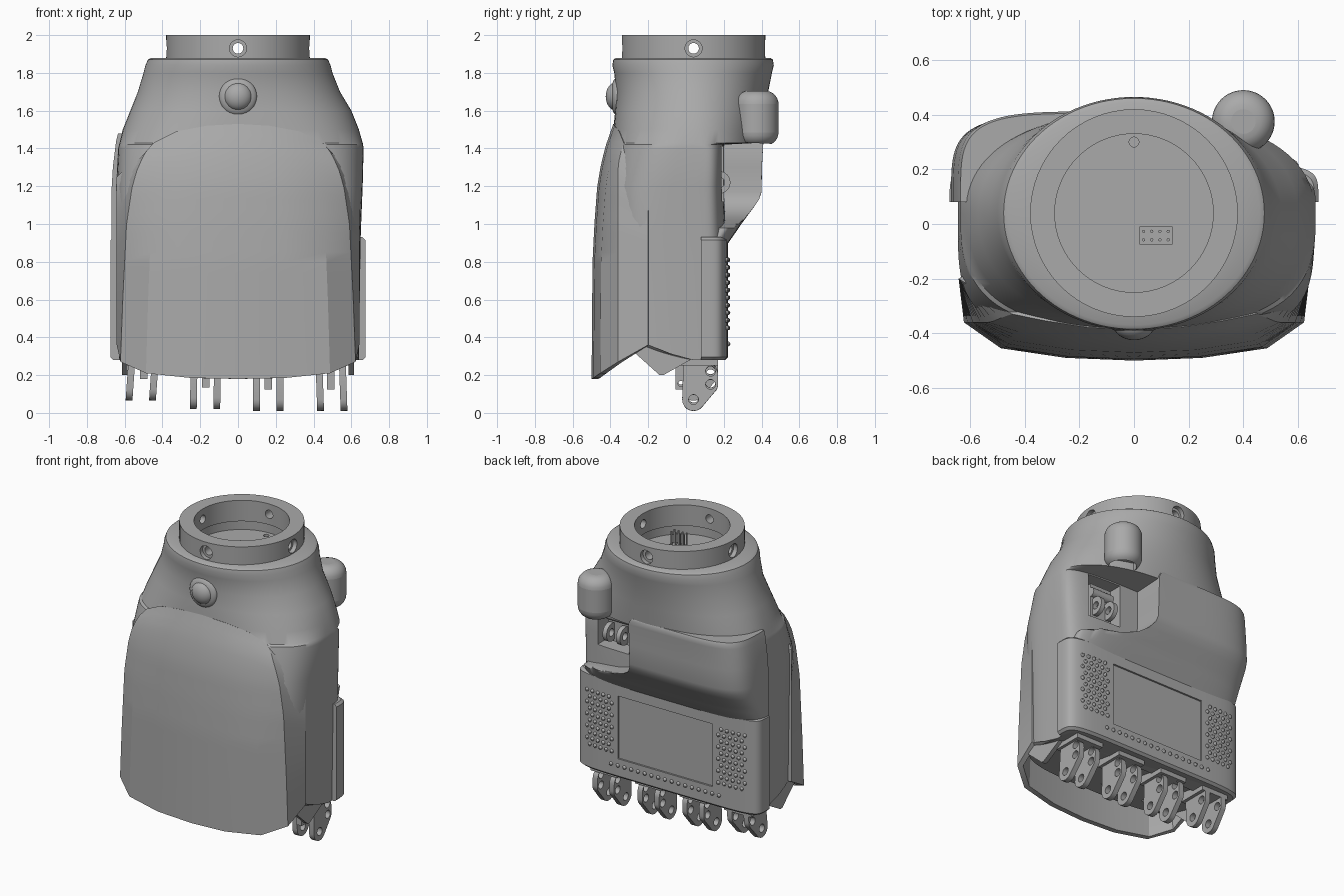
import bpy, bmesh, math
from mathutils import Vector, Matrix

cube = bpy.data.objects.get("Cube")
if cube:
    bpy.data.objects.remove(cube, do_unlink=True)

grey = bpy.data.materials.new("plain_grey")
grey.use_nodes = True
COLOUR = (0.4, 0.4, 0.4, 1)
grey.diffuse_color = COLOUR
grey.node_tree.nodes["Principled BSDF"].inputs["Base Color"].default_value = COLOUR
CY = 0.04  # shared y centre of the wrist


def finish(name, bm, angle=35):
    mesh = bpy.data.meshes.new(name)
    bm.to_mesh(mesh)
    bm.free()
    ob = bpy.data.objects.new(name, mesh)
    bpy.context.collection.objects.link(ob)
    mesh.materials.append(grey)
    smooth(ob, angle)
    return ob


def smooth(ob, angle=35):
    bpy.ops.object.select_all(action="DESELECT")
    ob.select_set(True)
    bpy.context.view_layer.objects.active = ob
    bpy.ops.object.shade_smooth_by_angle(angle=math.radians(angle))


def apply(ob, mod):
    bpy.context.view_layer.objects.active = ob
    bpy.ops.object.modifier_apply(modifier=mod.name)


def cut(ob, cutters):
    for cutter in cutters:
        mod = ob.modifiers.new("cut", "BOOLEAN")
        mod.operation, mod.solver, mod.object = "DIFFERENCE", "EXACT", cutter
        apply(ob, mod)
        bpy.data.objects.remove(cutter, do_unlink=True)
    smooth(ob)


def bevel(ob, width, segments=3):
    mod = ob.modifiers.new("bevel", "BEVEL")
    mod.width, mod.segments, mod.limit_method = width, segments, "ANGLE"
    apply(ob, mod)
    smooth(ob)


def box(name, x, y, z):
    bm = bmesh.new()
    bmesh.ops.create_cube(bm, size=1)
    for v in bm.verts:
        v.co = [lo + (c + 0.5) * (hi - lo) for c, (lo, hi) in zip(v.co, (x, y, z))]
    return finish(name, bm)


def cylinder(name, centre, r, depth, axis="Z", sides=32):
    bm = bmesh.new()
    bmesh.ops.create_cone(bm, cap_ends=True, segments=sides, radius1=r, radius2=r, depth=depth)
    turn = Matrix.Identity(4) if axis == "Z" else Matrix.Rotation(math.pi / 2, 4, "Y" if axis == "X" else "X")
    bm.transform(Matrix.Translation(centre) @ turn)
    return finish(name, bm)


def dome(name, centre, size):
    bm = bmesh.new()
    bmesh.ops.create_uvsphere(bm, u_segments=32, v_segments=16, radius=1)
    bm.transform(Matrix.Translation(centre) @ Matrix.Diagonal((*size, 1)))
    return finish(name, bm)


def section(z, xl, xr, yf, yb, n, nf, count=96):
    ring = []
    for i in range(count):
        t = 2 * math.pi * i / count
        c, s = math.cos(t), math.sin(t)
        e = 2 / (n if s >= 0 else nf)
        x = (xr if c >= 0 else xl) * abs(c) ** e
        y = CY + ((yb - CY) if s >= 0 else (yf - CY)) * abs(s) ** e
        ring.append(Vector((x, y, z)))
    return ring


def loft(name, rings):
    bm = bmesh.new()
    rows = [[bm.verts.new(p) for p in ring] for ring in rings]
    n = len(rows[0])
    for a, b in zip(rows, rows[1:]):
        for i in range(n):
            j = (i + 1) % n
            bm.faces.new((a[i], a[j], b[j], b[i]))
    bm.faces.new(rows[0][::-1])
    bm.faces.new(rows[-1])
    bmesh.ops.remove_doubles(bm, verts=bm.verts, dist=1e-5)
    bmesh.ops.recalc_face_normals(bm, faces=bm.faces)
    return finish(name, bm)


def lerp(keys, z):
    for (z0, v0), (z1, v1) in zip(keys, keys[1:]):
        if z <= z1:
            return v0 + (v1 - v0) * max(0, (z - z0) / (z1 - z0))
    return keys[-1][1]


# Palm body: z, right edge, left edge, front, back, back squareness, front squareness
BODY = [(.30, -.63, .64, -.42, .2, 5, 4), (.95, -.64, .65, -.42, .21, 5, 4),
        (1.2, -.645, .66, -.41, .2, 5, 4), (1.4, -.635, .665, -.39, .2, 5, 3),
        (1.42, -.63, .662, -.385, .2, 4, 3), (1.43, -.627, .66, -.385, .4, 2.3, 2.7),
        (1.5, -.61, .64, -.385, .41, 2.2, 2.4), (1.6, -.57, .6, -.375, .42, 2.1, 2.2),
        (1.7, -.53, .54, -.37, .435, 2, 2), (1.8, -.5, .5, -.38, .455, 2, 2),
        (1.84, -.49, .49, -.39, .465, 2, 2), (1.87, -.477, .477, -.385, .46, 2, 2),
        (1.88, -.46, .46, -.37, .445, 2, 2)]
WELL = [(z, -.3, .3, CY - .3, CY + .3, 2, 2) for z in (1.88, 1.8)]
rings = [section(*k) for k in BODY + WELL]
for p in rings[0]:
    p.z = .28 + .08 * min(1, max(0, -p.y / .2))
body = loft("palm_body", rings)
cut(body, [box("thumb_cavity", (.28, .52), (.06, .5), (1.12, 1.41)),
           cylinder("screw_hole", (0, .3, 1.8), .018, .08)])

# Wrist collar with four countersunk side holes
collar = cylinder("wrist_collar", (0, CY, 1.93), .38, .14, sides=64)
tools = [cylinder("bore", (0, CY, 1.93), .29, .4, sides=64),
         cylinder("side_hole", (0, CY, 1.93), .028, 1, "X"),
         cylinder("side_hole", (0, CY, 1.93), .028, 1, "Y")]
for s in (-1, 1):
    tools.append(cylinder("sink", (s * .38, CY, 1.93), .045, .06, "X"))
    tools.append(cylinder("sink", (0, CY + s * .38, 1.93), .045, .06, "Y"))
cut(collar, tools)

# Electrical connector in the wrist well
box("connector_base", (.02, .14), (-.075, -.01), (1.79, 1.81))
for i in range(4):
    for y in (-.058, -.027):
        cylinder("connector_pin", (.035 + i * .03, y, 1.85), .006, .1, sides=8)

# Front button
dome("button_rim", (0, -.365, 1.675), (.1, .035, .1))
dome("button_dome", (0, -.37, 1.675), (.075, .055, .075))

# Front shell: curved sheet with creased corners, thickened inward
FRONT = [(.18, -.5), (.8, -.495), (1, -.485), (1.2, -.47), (1.3, -.453), (1.4, -.43), (1.53, -.385)]
CREASE = [(.2, .625), (.6, .61), (1, .59), (1.2, .56), (1.3, .53), (1.38, .49), (1.46, .42)]
bm = bmesh.new()
grid = []
for row in range(25):
    line = []
    for u in range(-4, 5):
        k = abs(u)
        low = (.18, .185, .21, .27, .36)[k]
        top = (1.53, 1.52, 1.49, 1.43, 1.25)[k]
        z = low + (top - low) * row / 24
        yf, cx = lerp(FRONT, z), lerp(CREASE, z)
        x = (0, cx * .4, cx * .78, cx, .642)[k]
        y = (yf, yf + .01, yf + .045, max(-.36, yf + .09), -.2)[k]
        line.append(bm.verts.new((math.copysign(x, u), y, z)))
    grid.append(line)
for a, b in zip(grid, grid[1:]):
    for i in range(8):
        bm.faces.new((a[i], a[i + 1], b[i + 1], b[i]))
shell = finish("front_shell", bm, 25)
mod = shell.modifiers.new("thickness", "SOLIDIFY")
mod.thickness, mod.offset = .035, -1
apply(shell, mod)
smooth(shell, 25)

# Upper back plate: z, back, left limit; sweeps down into a lip below the thumb
PLATE = [(.88, .21, .62), (.93, .245, .62), (.98, .28, .6), (1.0, .293, .5), (1.02, .308, .34),
         (1.05, .33, .24), (1.09, .36, .18), (1.13, .387, .15), (1.17, .4, .14), (1.3, .402, .14),
         (1.44, .41, .14), (1.465, .412, .13), (1.48, .405, .11)]
rings = []
for z, yb, limit in PLATE:
    ring = section(z, lerp([(.88, -.67), (1.2, -.67), (1.4, -.655), (1.48, -.635)], z), .64, -.3, yb, 5, 4)
    rings.append([Vector((min(p.x, limit), max(p.y, .08), z)) for p in ring])
loft("back_plate", rings)

# Lower back panel with a shallow recessed window
rings = []
for z, d in ((.28, -.015), (.295, 0), (.915, 0), (.93, -.015)):
    ring = section(z, -.675 - d, .675 + d, -.3, .222 + d, 7, 4)
    rings.append([Vector((p.x, max(p.y, .08), z)) for p in ring])
panel = loft("back_panel", rings)
cut(panel, [box("window_pocket", (-.35, .35), (.21, .4), (.41, .83))])

# Grip dots either side of the window and in a row beneath it
dots = [(s * (.395 + .042 * i + .021 * (j % 2)), .45 + .04 * j)
        for s in (-1, 1) for i in range(5) for j in range(10)]
dots += [(-.4 + .05 * i, .365) for i in range(17)]
for x, z in dots:
    y = CY + .182 * (1 - (abs(x) / .675) ** 7) ** (1 / 7)
    bm = bmesh.new()
    bmesh.ops.create_uvsphere(bm, u_segments=8, v_segments=6, radius=.013)
    bm.transform(Matrix.Translation((x, y, z)))
    finish("grip_dot", bm)

# Thumb housing and the hinge inside its cavity
housing = cylinder("thumb_housing", (.4, .375, 1.56), .115, .29, sides=48)
bevel(housing, .07, 6)
cut(housing, [box("housing_trim", (.2, .6), (.2, .6), (1.3, 1.42)),
              cylinder("housing_hollow", (.4, .37, 1.42), .085, .12)])
box("thumb_hinge_block", (.31, .47), (.05, .15), (1.15, 1.38))
for x in (.34, .44):
    lug = cylinder("thumb_hinge_lug", (x, .175, 1.22), .06, .03, "X")
    cut(lug, [cylinder("pin_hole", (x, .18, 1.22), .025, .1, "X")])
cylinder("thumb_hinge_pin", (.39, .15, 1.32), .03, .16, "X")


# Finger hinge lug: hull of three rounded corners, pierced twice
def finger_lug(x, lift, tilt):
    bm = bmesh.new()
    for y, z, r in ((.04, .07, .06), (.115, .2, .055), (.035, .24, .05), (.12, .15, .05)):
        for i in range(20):
            t = math.pi * i / 10
            for dx in (-.018, .018):
                bm.verts.new((x + dx, y + r * math.cos(t), z + lift + r * math.sin(t)))
    hull = bmesh.ops.convex_hull(bm, input=bm.verts)
    spare = {g for key in ("geom_interior", "geom_unused") for g in hull[key]}
    bmesh.ops.delete(bm, geom=[g for g in spare if isinstance(g, bmesh.types.BMVert)], context="VERTS")
    bmesh.ops.dissolve_limit(bm, angle_limit=.02, verts=bm.verts, edges=bm.edges)
    lug = finish("finger_lug", bm)
    cut(lug, [cylinder("pin_hole", (x, y, z + lift), .026, .1, "X", 20)
              for y, z in ((.04, .07), (.13, .15), (.13, .22))])
    turn = Matrix.Rotation(math.radians(tilt), 4, "Y")
    pivot = Matrix.Translation((x, 0, .28))
    lug.data.transform(pivot @ turn @ pivot.inverted())


for x, lift, tilt in ((-.5, .055, 4), (-.17, .01, 1), (.16, 0, 0), (.49, 0, -2)):
    for side in (-.062, .062):
        finger_lug(x + side, lift, tilt)
    hook = box("finger_tendon_guide", (x - .02, x + .02), (-.055, .0), (.125 + lift, .34))
    cut(hook, [cylinder("guide_hole", (x, -.027, .155 + lift), .015, .1, "X", 16)])
    box("finger_mount", (x - .1, x + .1), (-.03, .17), (.25, .32))

# Triangular ribs between the fingers, under the palm
for x in (-.6, -.335, -.005, .325, .6):
    bm = bmesh.new()
    for y, z in ((-.34, .38), (-.14, .2), (-.12, .2), (.04, .29), (.04, .38)):
        for dx in (-.015, .015):
            bm.verts.new((x + dx, y, z))
    bmesh.ops.convex_hull(bm, input=bm.verts)
    finish("palm_rib", bm)
